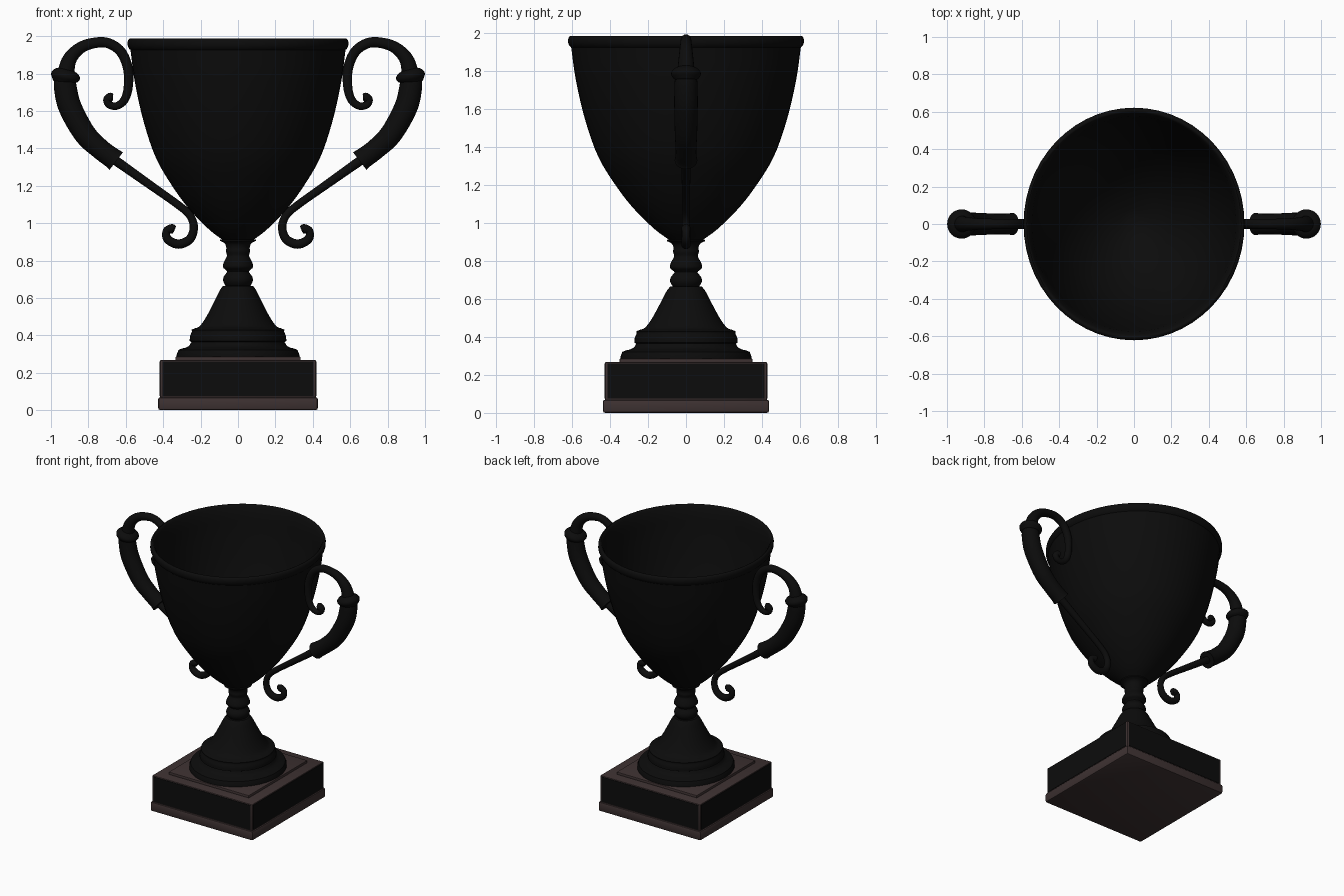
import bpy, bmesh, math
from mathutils import Vector


def material(name, rgb):
    m = bpy.data.materials.new(name)
    m.diffuse_color = (*rgb, 1)
    return m


BLACK = material("black metal", (0.0036, 0.0036, 0.0036))
BROWN = material("dark brown wood", (0.047, 0.031, 0.031))


def finish(bm, name, mat, angle=35):
    bmesh.ops.recalc_face_normals(bm, faces=bm.faces)
    me = bpy.data.meshes.new(name)
    bm.to_mesh(me)
    bm.free()
    me.materials.append(mat)
    for p in me.polygons:
        p.use_smooth = True
    me.set_sharp_from_angle(angle=math.radians(angle))
    ob = bpy.data.objects.new(name, me)
    bpy.context.collection.objects.link(ob)
    return ob


def spline(pts, steps):
    """Catmull-Rom through points of any dimension."""
    vs = [Vector(p) for p in pts]
    vs = [2 * vs[0] - vs[1]] + vs + [2 * vs[-1] - vs[-2]]
    out = []
    for a, b, c, d in zip(vs, vs[1:], vs[2:], vs[3:]):
        for i in range(steps):
            t = i / steps
            out.append(0.5 * (2 * b + (c - a) * t + (2 * a - 5 * b + 4 * c - d) * t * t
                              + (3 * b - a - 3 * c + d) * t ** 3))
    return out + [vs[-2]]


def skin(bm, rings):
    rows = [[bm.verts.new(p) for p in r] for r in rings]
    n = len(rows[0])
    for r, s in zip(rows, rows[1:]):
        for i in range(n):
            bm.faces.new((r[i], r[(i + 1) % n], s[(i + 1) % n], s[i]))
    bm.faces.new(rows[0])
    bm.faces.new(rows[-1])


def lathe(name, profile, n=56, sx=0.95):
    bm = bmesh.new()
    ang = [2 * math.pi * i / n for i in range(n)]
    skin(bm, [[(r * sx * math.cos(a), r * math.sin(a), z) for a in ang] for r, z in profile])
    return finish(bm, name, BLACK)


def tube(name, pts, steps=6, n=16):
    """Sweep (x, z, radius) points in the xz plane, mirrored to both sides."""
    path = spline(pts, steps)
    rings = []
    for i, p in enumerate(path):
        q, o = path[min(i + 1, len(path) - 1)], path[max(i - 1, 0)]
        t = Vector((q[0] - o[0], 0, q[1] - o[1])).normalized()
        side = Vector((-t.z, 0, t.x))
        c = Vector((p[0], 0, p[1]))
        rings.append([c + p[2] * (math.cos(a) * side + math.sin(a) * Vector((0, 1, 0)))
                      for a in (2 * math.pi * k / n for k in range(n))])
    bm = bmesh.new()
    skin(bm, rings)
    ob = finish(bm, name, BLACK, 50)
    ob.modifiers.new("both sides", 'MIRROR').use_mirror_merge = False
    return ob


def box(name, hx, hy, z0, z1, mat, centre=(0, 0), bevel=0.0):
    bm = bmesh.new()
    bmesh.ops.create_cube(bm, size=2)
    for v in bm.verts:
        v.co = (centre[0] + v.co.x * hx, centre[1] + v.co.y * hy, z1 if v.co.z > 0 else z0)
    if bevel:
        bmesh.ops.bevel(bm, geom=bm.edges[:], offset=bevel, segments=2, profile=0.5,
                        affect='EDGES')
    return finish(bm, name, mat, 30)


# Wooden plinth with a black plate on each side
box("plinth_trim", 0.427, 0.438, 0, 0.07, BROWN, bevel=0.012)
box("plinth_block", 0.417, 0.427, 0.06, 0.268, BROWN, bevel=0.006)
box("plinth_step", 0.335, 0.35, 0.26, 0.286, BROWN, bevel=0.005)
for s in (-1, 1):
    box("plate_front_back", 0.404, 0.004, 0.075, 0.261, BLACK, (0, s * 0.426))
    box("plate_side", 0.004, 0.414, 0.075, 0.261, BLACK, (s * 0.416, 0))

# Bell-shaped foot
lathe("foot", [(0.05, 0.28), (0.345, 0.28), (0.345, 0.298), (0.335, 0.322), (0.315, 0.33)]
      + spline([(0.295, 0.334), (0.275, 0.345), (0.262, 0.365)], 3)
      + spline([(0.272, 0.37), (0.27, 0.395), (0.26, 0.42), (0.262, 0.43)], 3)
      + spline([(0.245, 0.437), (0.215, 0.45), (0.178, 0.5), (0.137, 0.575),
                (0.103, 0.64), (0.084, 0.665)], 4) + [(0.02, 0.667)])

# Turned stem
lathe("stem", spline([(0.05, 0.655), (0.068, 0.665), (0.083, 0.69), (0.08, 0.715),
                      (0.062, 0.738), (0.066, 0.748), (0.085, 0.765), (0.08, 0.79),
                      (0.064, 0.82), (0.063, 0.832), (0.068, 0.85), (0.066, 0.87),
                      (0.075, 0.892), (0.1, 0.905)], 3) + [(0.1, 0.912), (0.05, 0.92)])

# Hollow cup with a rolled rim
outer = spline([(0.07, 0.9), (0.1, 0.92), (0.165, 0.968), (0.265, 1.065), (0.355, 1.177),
                (0.46, 1.345), (0.532, 1.546), (0.581, 1.757), (0.605, 1.926)], 4)
rim = spline([(0.612, 1.932), (0.621, 1.95), (0.62, 1.975), (0.61, 1.986),
              (0.598, 1.984), (0.588, 1.965)], 2)
inner = spline([(0.575, 1.92), (0.55, 1.757), (0.5, 1.546), (0.425, 1.345),
                (0.32, 1.18), (0.2, 1.06), (0.08, 0.99), (0.005, 0.975)], 4)
lathe("cup", outer + rim + inner)

# Handles: upper scroll, collar, thick grip, lower rod with scroll
tube("handle_upper_scroll", [
    (0.668, 1.672, 0.016), (0.68, 1.672, 0.026), (0.699, 1.66, 0.022), (0.689, 1.634, 0.02),
    (0.651, 1.626, 0.02), (0.61, 1.655, 0.022), (0.588, 1.72, 0.024), (0.588, 1.824, 0.026),
    (0.625, 1.915, 0.027), (0.69, 1.961, 0.027), (0.76, 1.965, 0.028), (0.84, 1.939, 0.031),
    (0.9, 1.877, 0.038), (0.924, 1.79, 0.047)])
tube("handle_collar", [
    (0.914, 1.82, 0.045), (0.916, 1.812, 0.062), (0.92, 1.795, 0.077), (0.924, 1.778, 0.077),
    (0.927, 1.763, 0.066), (0.928, 1.755, 0.058)], 3, 24)
tube("handle_grip", [
    (0.925, 1.785, 0.057), (0.922, 1.717, 0.061), (0.896, 1.615, 0.062),
    (0.818, 1.476, 0.059), (0.735, 1.395, 0.055), (0.672, 1.348, 0.056),
    (0.651, 1.332, 0.06)], 6, 24)
tube("handle_lower_scroll", [
    (0.69, 1.36, 0.026), (0.45, 1.19, 0.022), (0.33, 1.105, 0.021), (0.26, 1.045, 0.021),
    (0.236, 0.979, 0.022), (0.258, 0.914, 0.024), (0.319, 0.888, 0.025),
    (0.376, 0.914, 0.023), (0.382, 0.957, 0.021), (0.352, 0.97, 0.025), (0.338, 0.966, 0.016)])
